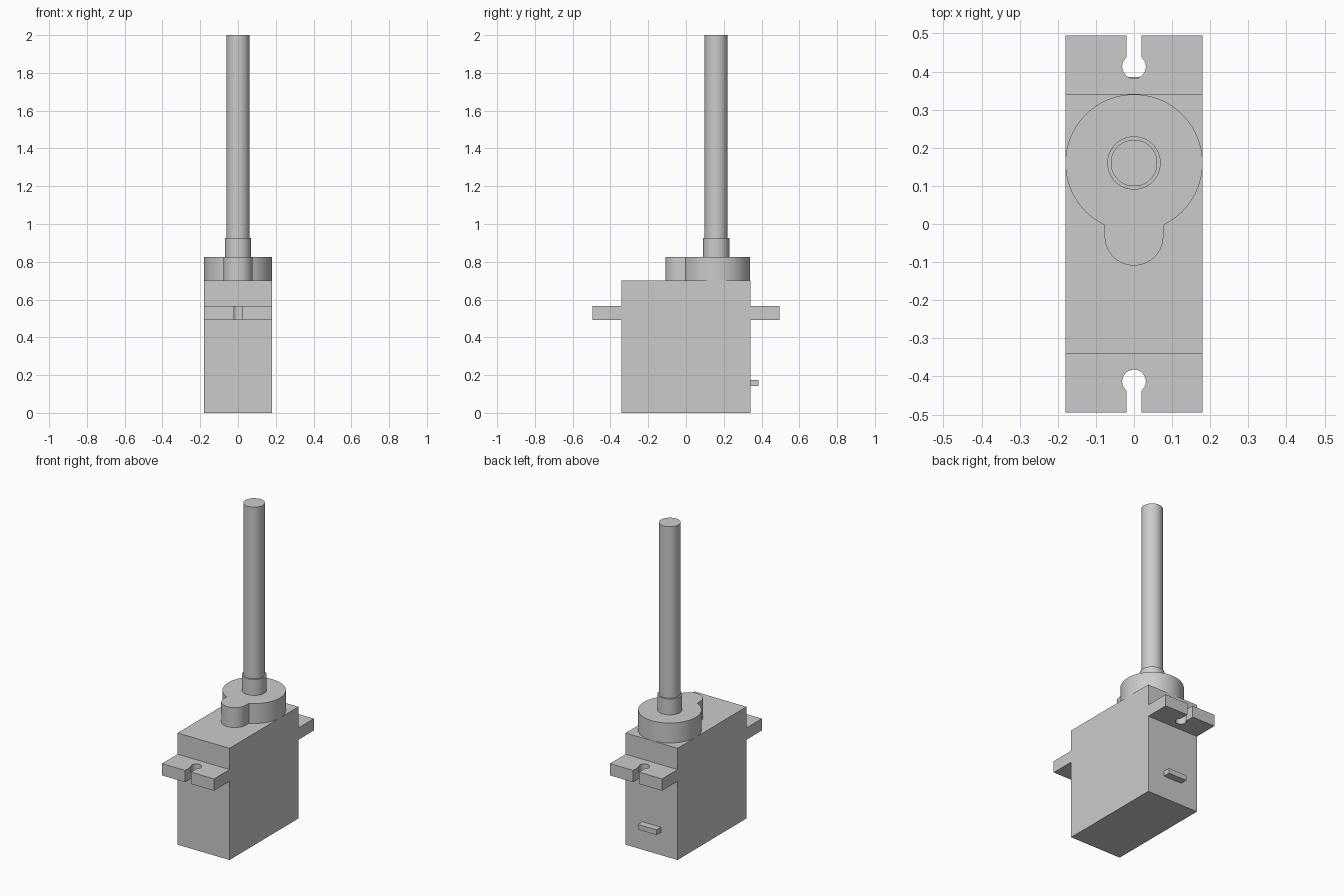
import bpy, bmesh
from math import sin, cos, pi, asin, radians

old = bpy.data.objects.get("Cube")
if old:
    bpy.data.objects.remove(old, do_unlink=True)

GREY = (0.6, 0.6, 0.6, 1.0)
grey = bpy.data.materials.new("plain grey")
grey.use_nodes = True
grey.diffuse_color = GREY
grey.node_tree.nodes["Principled BSDF"].inputs["Base Color"].default_value = GREY


def arc(cx, cy, r, start, end, steps):
    """Points along an arc, counter-clockwise when end > start."""
    angles = [start + (end - start) * i / steps for i in range(steps + 1)]
    return [(cx + r * cos(a), cy + r * sin(a)) for a in angles]


def prism(name, outline, z0, z1):
    """Extrude a flat outline upward from z0 to z1."""
    bm = bmesh.new()
    base = bm.faces.new([bm.verts.new((x, y, z0)) for x, y in outline])
    top = bmesh.ops.extrude_face_region(bm, geom=[base])["geom"]
    verts = [v for v in top if isinstance(v, bmesh.types.BMVert)]
    bmesh.ops.translate(bm, verts=verts, vec=(0, 0, z1 - z0))
    bmesh.ops.recalc_face_normals(bm, faces=bm.faces)
    mesh = bpy.data.meshes.new(name)
    bm.to_mesh(mesh)
    bm.free()
    mesh.materials.append(grey)
    obj = bpy.data.objects.new(name, mesh)
    bpy.context.collection.objects.link(obj)
    bpy.ops.object.select_all(action="DESELECT")
    obj.select_set(True)
    bpy.context.view_layer.objects.active = obj
    bpy.ops.object.shade_smooth_by_angle(angle=radians(30))
    return obj


def box(name, x, y0, y1, z0, z1):
    return prism(name, [(-x, y0), (x, y0), (x, y1), (-x, y1)], z0, z1)


def cylinder(name, cy, r, z0, z1):
    return prism(name, arc(0, cy, r, 0, 2 * pi, 64)[:-1], z0, z1)


HALF_W, HALF_L, TAB_END = 0.18, 0.341, 0.495
SHAFT_Y = 0.16

# Motor case
box("case", HALF_W, -HALF_L, HALF_L, 0, 0.70)

# Mounting tabs with open keyhole slots
HOLE_Y, HOLE_R, SLOT = 0.413, 0.031, 0.02
half_gap = asin(SLOT / HOLE_R)
keyhole = arc(0, HOLE_Y, HOLE_R, pi / 2 - half_gap, -3 * pi / 2 + half_gap, 32)
tab = ([(-HALF_W, HALF_L), (HALF_W, HALF_L), (HALF_W, TAB_END), (SLOT, TAB_END)]
       + keyhole + [(-SLOT, TAB_END), (-HALF_W, TAB_END)])
for name, side in (("back_tab", 1), ("front_tab", -1)):
    prism(name, [(x, y * side) for x, y in tab], 0.493, 0.567)

# Gear cover: round housing joined to a smaller lobe
LOBE_Y, LOBE_R = -0.032, 0.077
neck = asin(LOBE_R / HALF_W)
cover = (arc(0, SHAFT_Y, HALF_W, -pi / 2 + neck, 3 * pi / 2 - neck, 64)
         + arc(0, LOBE_Y, LOBE_R, pi, 2 * pi, 32))
prism("gear_cover", cover, 0.70, 0.825)

# Output collar and long shaft
cylinder("collar", SHAFT_Y, 0.07, 0.825, 0.925)
cylinder("shaft", SHAFT_Y, 0.061, 0.925, 2.0)

# Cable outlet on the back
box("cable_outlet", 0.065, HALF_L, 0.385, 0.143, 0.175)
